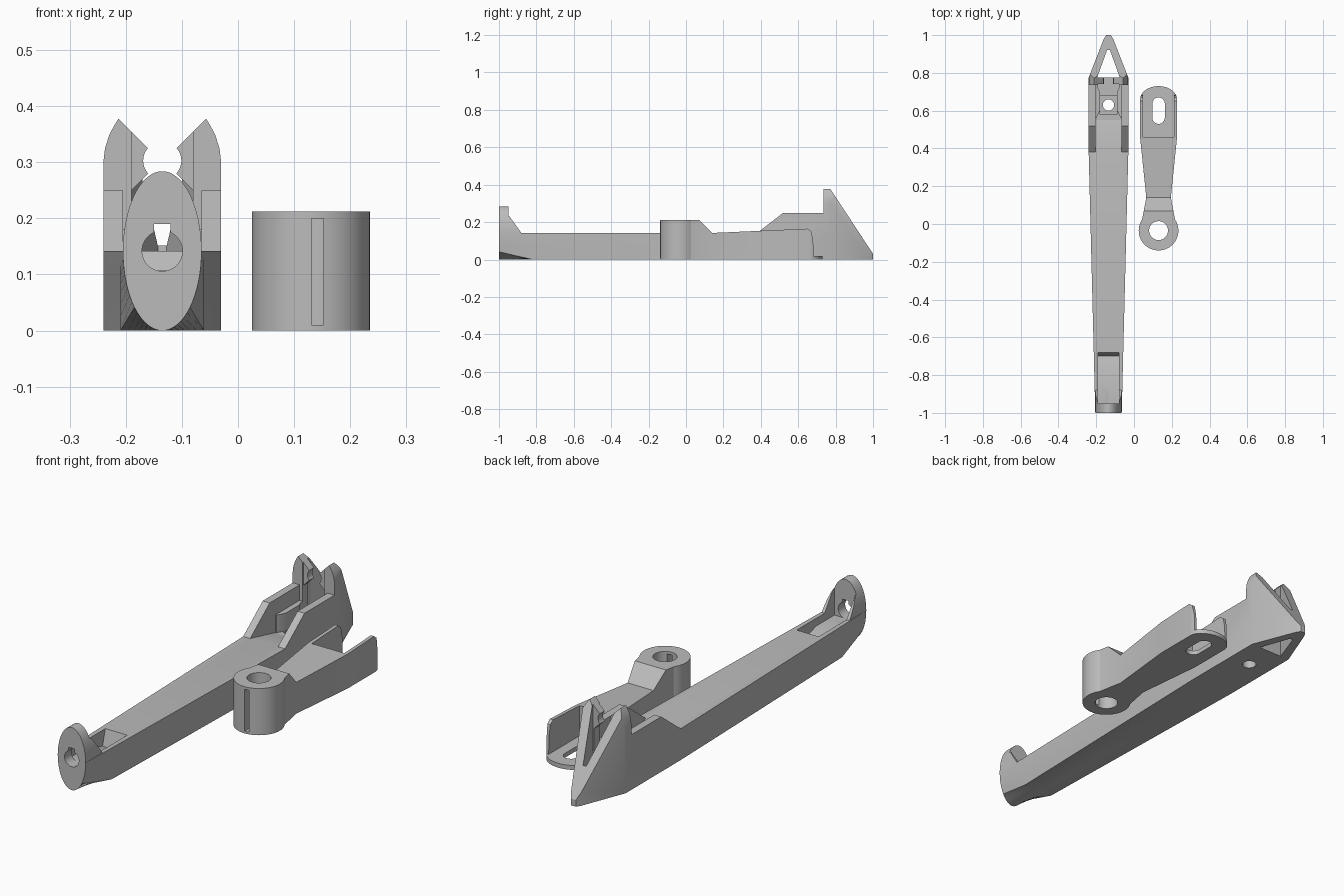
import bpy
import bmesh
from math import sin, cos, pi, radians

old = bpy.data.objects.get("Cube")
if old:
    bpy.data.objects.remove(old, do_unlink=True)

grey = bpy.data.materials.new("plain grey")
grey.use_nodes = True
grey.diffuse_color = (0.5, 0.5, 0.5, 1)
grey.node_tree.nodes["Principled BSDF"].inputs["Base Color"].default_value = (0.5, 0.5, 0.5, 1)


def make(name, rings):
    """Skin a list of equal closed rings and cap both ends."""
    bm = bmesh.new()
    loops = [[bm.verts.new(p) for p in ring] for ring in rings]
    n = len(loops[0])
    for a, b in zip(loops, loops[1:]):
        for i in range(n):
            bm.faces.new((a[i], a[(i + 1) % n], b[(i + 1) % n], b[i]))
    bm.faces.new(loops[0])
    bm.faces.new(loops[-1])
    bmesh.ops.recalc_face_normals(bm, faces=bm.faces)
    mesh = bpy.data.meshes.new(name)
    bm.to_mesh(mesh)
    bm.free()
    mesh.materials.append(grey)
    obj = bpy.data.objects.new(name, mesh)
    bpy.context.collection.objects.link(obj)
    return obj


def prism(axis, pts, lo, hi, cx=0.0, name="cutter"):
    """Extrude a 2D outline along an axis; cx shifts it sideways."""
    place = {"x": lambda p, d: (cx + d, p[0], p[1]),
             "y": lambda p, d: (cx + p[0], d, p[1]),
             "z": lambda p, d: (cx + p[0], p[1], d)}[axis]
    return make(name, [[place(p, d) for p in pts] for d in (lo, hi)])


def arc(u, v, a, b, start=0, end=360, n=48):
    full = end - start == 360
    steps = [radians(start + (end - start) * i / n) for i in range(n if full else n + 1)]
    return [(u + a * cos(t), v + b * sin(t)) for t in steps]


def box(u0, u1, v0, v1):
    return [(u0, v0), (u1, v0), (u1, v1), (u0, v1)]


def mirrored(half):
    """Complete an outline from its positive side."""
    return half + [(-u, v) for u, v in reversed(half)]


def combine(obj, other, op):
    mod = obj.modifiers.new(op, "BOOLEAN")
    mod.object, mod.operation, mod.solver = other, op, "EXACT"
    with bpy.context.temp_override(object=obj, active_object=obj, selected_objects=[obj]):
        bpy.ops.object.modifier_apply(modifier=mod.name)
    bpy.data.objects.remove(other, do_unlink=True)


def finish(obj):
    bpy.ops.object.select_all(action="DESELECT")
    obj.select_set(True)
    bpy.context.view_layer.objects.active = obj
    bpy.ops.object.shade_smooth_by_angle(angle=radians(30))


# ---- long handle -------------------------------------------------------
X, DECK = -0.135, 0.142


def section(y, w, square):
    ring = []
    for i in range(33):
        t = pi + pi * i / 32
        k = max(abs(cos(t)), abs(sin(t))) if square else 1
        ring.append((X + w * cos(t) / k, y, DECK + DECK * sin(t) / k))
    return ring


handle = make("long_handle", [section(-1, 0.07, False), section(-0.82, 0.0745, True),
                              section(0.38, 0.105, True), section(0.5, 0.105, True)])

# oval end plate with sloping ears
end_plate = prism("y", arc(0, DECK, 0.07, DECK, 0, 180), -1, -0.88, X, "end_plate")
combine(end_plate, prism("x", [(-1.1, 0.1), (-1.1, 0.4), (-0.95, 0.4), (-0.95, 0.24),
                               (-0.88, DECK), (-0.88, 0.1)], -0.2, 0.2, X), "INTERSECT")
combine(handle, end_plate, "UNION")

# raised trough, jaws and pointed tail
tail = prism("x", [(0.38, 0), (0.38, DECK), (0.52, 0.25), (0.735, 0.25), (0.735, 0.38),
                   (0.77, 0.38), (1, 0.03), (1, 0)], -0.105, 0.105, X, "tail")
combine(tail, prism("z", mirrored([(0.12, 0.3), (0.12, 0.735), (0.105, 0.775), (0.025, 0.98),
                                   (0.012, 1.0)]), -0.1, 0.5, X), "INTERSECT")
jaw_round = [(0.105, -0.1), (0.105, 0.3), (0.102, 0.325), (0.094, 0.35), (0.083, 0.37), (0.073, 0.385)]
combine(tail, prism("y", mirrored(jaw_round), 0.2, 1.2, X), "INTERSECT")
combine(handle, tail, "UNION")

# openings in the handle
cuts = [
    ("y", arc(0, DECK, 0.036, 0.036), -1.1, -0.9),
    ("y", box(-0.015, 0.015, DECK, 0.19), -1.1, -0.9),
    ("x", [(-0.95, 0.107), (-0.82, 0.107), (-0.70, 0.07), (-0.68, DECK),
           (-0.68, 0.5), (-0.95, 0.5)], -0.055, 0.055),
    ("x", [(0.38, DECK), (0.56, 0.1), (0.56, 0.18), (0.735, 0.18), (0.735, 0.5),
           (0.38, 0.5)], -0.07, 0.07),
    ("z", mirrored([(0.07, 0.55), (0.045, 0.6), (0.045, 0.7), (0.055, 0.72), (0.055, 0.74)]), 0.1, 0.5),
    ("z", box(-0.044, 0.044, 0.58, 0.68), 0.07, 0.3),
    ("z", arc(0, 0.63, 0.03, 0.03), -0.1, 0.5),
    ("y", arc(0, 0.303, 0.034, 0.034), 0.72, 0.8),
    ("y", mirrored([(0.01, 0.31), (0.09, 0.39), (0.09, 0.45)]), 0.72, 0.8),
    ("y", mirrored([(0.055, 0.1), (0.055, 0.25), (0.02, 0.285)]), 0.72, 0.79),
    ("z", [(-0.06, 0.775), (0.06, 0.775), (0.008, 0.92), (-0.008, 0.92)], -0.1, 0.5),
]
for axis, outline, lo, hi in cuts:
    combine(handle, prism(axis, outline, lo, hi, X), "DIFFERENCE")
finish(handle)

# ---- short lever -------------------------------------------------------
LX, BY = 0.13, -0.035
lever = prism("x", [(BY, 0), (BY, 0.212), (0.07, 0.212), (0.14, DECK), (0.65, 0.165),
                    (0.67, 0.15), (0.68, 0.1), (0.682, 0.02), (0.74, 0.02), (0.74, 0)],
              -0.12, 0.12, LX, "short_lever")
plan = [(0.098, BY), (0.086, 0.03), (0.065, 0.14), (0.098, 0.46)]
plan += arc(0, 0.658, 0.098, 0.072, 0, 90, 16)
combine(lever, prism("z", mirrored(plan[:-1] + [(0.001, 0.73)]), -0.1, 0.5, LX), "INTERSECT")
combine(lever, prism("z", arc(0, BY, 0.105, 0.105, n=64), 0, 0.212, LX, "barrel"), "UNION")

# slot with rounded ends, channel, bore and barrel slit
slot = arc(0, 0.637, 0.033, 0.033, 0, 180, 24) + arc(0, 0.563, 0.033, 0.033, 180, 360, 24)
for axis, outline, lo, hi in [
    ("z", arc(0, BY, 0.05, 0.05), -0.1, 0.5),
    ("z", box(-0.082, 0.082, 0.46, 0.8), 0.02, 0.5),
    ("z", slot, -0.1, 0.5),
    ("y", box(0.001, 0.022, 0.01, 0.2), -0.2, -0.07),
]:
    combine(lever, prism(axis, outline, lo, hi, LX), "DIFFERENCE")
finish(lever)
